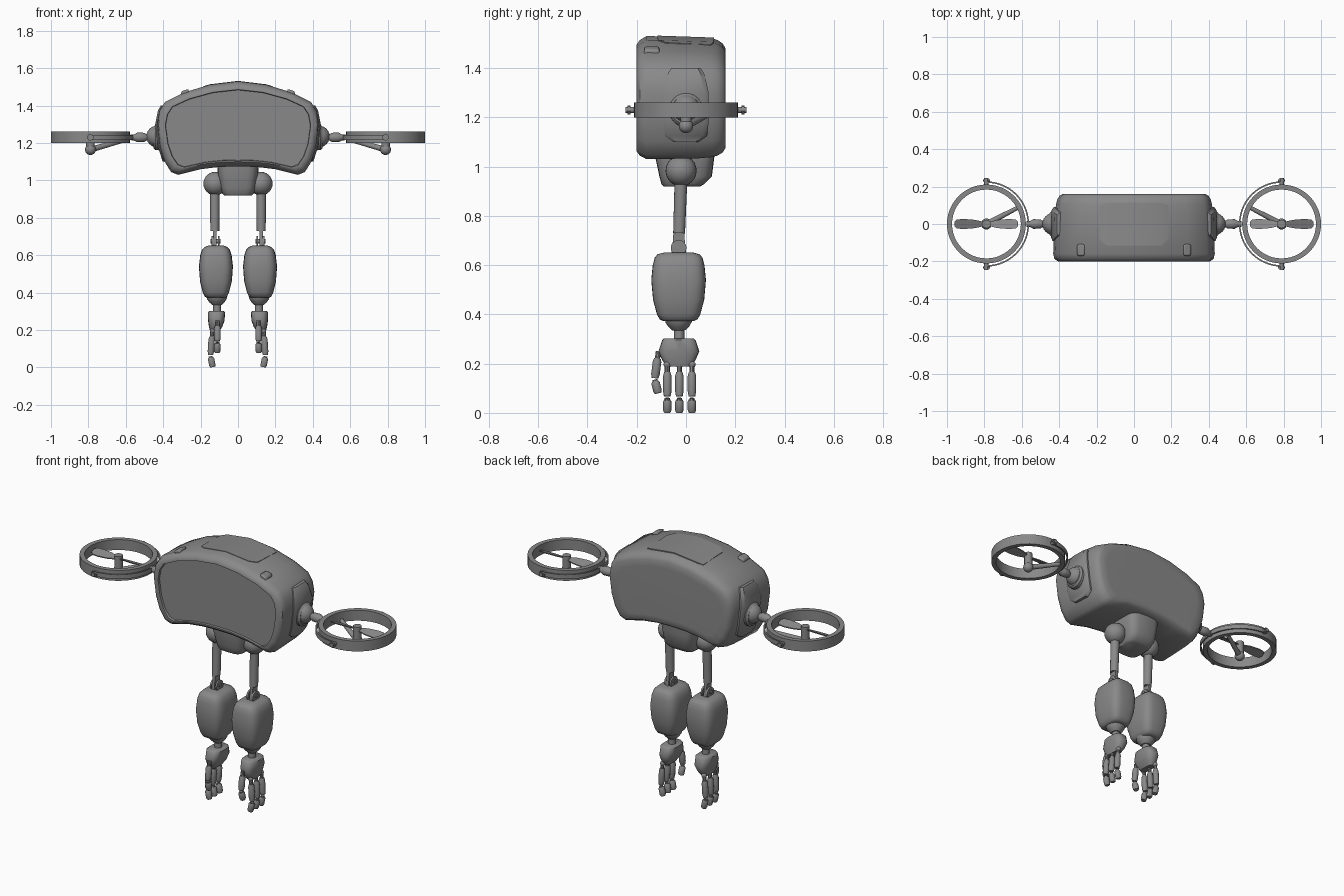
import bpy, bmesh
from math import sin, cos, pi, radians
from mathutils import Vector

if "Cube" in bpy.data.objects:
    bpy.data.objects.remove(bpy.data.objects["Cube"], do_unlink=True)

grey = bpy.data.materials.new("mid grey")
grey.use_nodes = True
grey.diffuse_color = (0.25, 0.25, 0.25, 1)
grey.node_tree.nodes["Principled BSDF"].inputs["Base Color"].default_value = (0.25, 0.25, 0.25, 1)


def loft(name, rings, mirror=True, closed=False, angle=35, bevel=0):
    """Skin a row of equal point rings; cap the ends unless the row is closed."""
    bm = bmesh.new()
    rows = [[bm.verts.new(p) for p in ring] for ring in rings]
    n = len(rows[0])
    for a, b in zip(rows, rows[1:] + (rows[:1] if closed else [])):
        for i in range(n):
            j = (i + 1) % n
            bm.faces.new((a[i], a[j], b[j], b[i]))
    if not closed:
        bm.faces.new(rows[0])
        bm.faces.new(rows[-1])
    bmesh.ops.recalc_face_normals(bm, faces=bm.faces)
    mesh = bpy.data.meshes.new(name)
    bm.to_mesh(mesh)
    bm.free()
    mesh.materials.append(grey)
    mesh.polygons.foreach_set("use_smooth", [True] * len(mesh.polygons))
    mesh.set_sharp_from_angle(angle=radians(angle))
    ob = bpy.data.objects.new(name, mesh)
    bpy.context.collection.objects.link(ob)
    if bevel:
        mod = ob.modifiers.new("Bevel", "BEVEL")
        mod.width, mod.segments, mod.limit_method = bevel, 2, "ANGLE"
    if mirror:
        ob.modifiers.new("Mirror", "MIRROR")
    return ob


def turned(name, start, end, profile, sides=20, **kw):
    """Round part along an axis; profile holds (fraction along, radius)."""
    a, b = Vector(start), Vector(end)
    d = (b - a).normalized()
    u = d.orthogonal().normalized()
    v = d.cross(u)
    rings = [[a.lerp(b, t) + r * (cos(2 * pi * i / sides) * u + sin(2 * pi * i / sides) * v)
              for i in range(sides)] for t, r in profile]
    return loft(name, rings, **kw)


def rod(name, start, end, r, r2=None, sides=16):
    return turned(name, start, end, [(0, r), (1, r2 or r)], sides)


def ball(name, c, r, n=12):
    prof = [((1 - cos(pi * k / n)) / 2, max(r * sin(pi * k / n), r * 0.01)) for k in range(n + 1)]
    c = Vector(c)
    off = Vector((r, 0, 0))
    return turned(name, c - off, c + off, prof, 24)


def hoop(name, c, r_in, r_out, h, start=0, sweep=2 * pi, steps=48):
    """Flat band of rectangular section, whole or partial."""
    whole = sweep > 6
    rings = []
    for k in range(steps if whole else steps + 1):
        a = start + sweep * k / steps
        rings.append([(c[0] + r * cos(a), c[1] + r * sin(a), c[2] + z)
                      for r, z in ((r_in, -h), (r_out, -h), (r_out, h), (r_in, h))])
    return loft(name, rings, closed=whole)


def interp(table, t):
    for (a, va), (b, vb) in zip(table, table[1:]):
        if a <= t <= b:
            return va + (vb - va) * (t - a) / (b - a)
    return table[-1][1]


def soft_box(cx, cy, z, w, d, n=32, power=0.55):
    """Horizontal rounded-rectangle ring."""
    def bend(v):
        return (1 if v >= 0 else -1) * abs(v) ** power
    return [(cx + w * bend(cos(2 * pi * i / n)), cy + d * bend(sin(2 * pi * i / n)), z) for i in range(n)]


# Body shell with a flat, shallow recessed front screen and a softly rounded back
half = [(0, 1.53), (0.15, 1.512), (0.29, 1.47), (0.39, 1.42), (0.42, 1.37), (0.432, 1.3),
        (0.417, 1.18), (0.392, 1.1), (0.358, 1.045), (0.32, 1.03), (0.2, 1.06), (0.1, 1.072), (0, 1.075)]
outline = half + [(-x, z) for x, z in half[-2:0:-1]]
sections = [(-0.188, 0.895, 0.82), (-0.2, 0.9, 0.83), (-0.2, 0.94, 0.87), (-0.187, 0.985, 0.94),
            (-0.16, 1, 1), (0.05, 0.98, 0.985), (0.105, 0.965, 0.965), (0.13, 0.95, 0.935),
            (0.15, 0.925, 0.88), (0.16, 0.885, 0.81), (0.161, 0.78, 0.66)]
loft("body_shell", [[(x * sx, y, 1.27 + (z - 1.27) * sz) for x, z in outline]
                    for y, sx, sz in sections], mirror=False, angle=42)

# Hatch on the roof, following its curve
roof = half[:4]
hatch = [(-0.185, -0.08, 0.1), (-0.15, -0.114, 0.112), (0, -0.116, 0.114),
         (0.15, -0.114, 0.112), (0.185, -0.08, 0.1)]
loft("roof_hatch", [[(x, y, interp(roof, abs(x)) + dz) for y, dz in
                     ((f, -0.03), (f, 0.002), (b, -0.006), (b, -0.04))] for x, f, b in hatch],
     mirror=False)

# Small roof lamps
loft("roof_lamp", [[(0.284 + x, y, z - x * 0.35) for x, y in
                    ((-0.02, -0.17), (0.02, -0.17), (0.02, -0.108), (-0.02, -0.108))]
                   for z in (1.44, 1.483)], bevel=0.008)

# Side plates, following the body wall
wall = [(z, x) for x, z in half[8:2:-1]]
plate = [(1.1, 0.05), (1.125, 0.085), (1.18, 0.092), (1.3, 0.092), (1.375, 0.075), (1.4, 0.06)]
loft("side_plate", [[(interp(wall, z) + dx, y, z) for dx, y in
                     ((-0.04, -w), (0.003, -w), (0.011, -w * 0.8), (0.009, w * 0.8), (-0.004, w), (-0.04, w))]
                    for z, w in plate])

# Rotor mount
hub = (0.789, 0, 1.23)
turned("mount_collar", (0.41, 0, 1.23), (0.452, 0, 1.23), [(0, 0.07), (0.75, 0.068), (1, 0.058)], 28)
ball("mount_ball", (0.432, 0, 1.235), 0.058)
turned("mount_arm", (0.47, 0, 1.23), (0.575, 0, 1.23),
       [(0, 0.016), (0.2, 0.018), (0.3, 0.025), (0.65, 0.026), (0.8, 0.017), (1, 0.015)])

# Rotor hoop, gimbal band and pins
hoop("rotor_hoop", hub, 0.184, 0.211, 0.031)
hoop("gimbal_band", hub, 0.22, 0.228, 0.013, start=pi / 2, sweep=pi, steps=28)
for side in (-1, 1):
    rod("gimbal_pin", (hub[0], side * 0.2, 1.23), (hub[0], side * 0.245, 1.23), 0.012)
    rod("gimbal_nut", (hub[0], side * 0.226, 1.23), (hub[0], side * 0.238, 1.23), 0.019, sides=6)

# Motor, strut and propeller
rod("motor_post", (hub[0], 0, 1.155), (hub[0], 0, 1.255), 0.023)
ball("motor_ball", (hub[0], 0, 1.165), 0.029)
rod("motor_strut", (hub[0], 0, 1.165), (0.616, 0.09, 1.212), 0.016, 0.011)
blade = [(0.01, 0.01), (0.06, 0.022), (0.12, 0.027), (0.158, 0.024), (0.17, 0.012)]
for side in (-1, 1):
    loft("propeller_blade", [[(hub[0] + side * d, y, 1.235 + side * y * 0.35 + dz) for y, dz in
                              ((-w, -0.003), (w, -0.003), (w, 0.003), (-w, 0.003))] for d, w in blade])

# Pelvis block under the body
pelvis = [(1.1, 0.112, -0.127, 0.12), (1.04, 0.108, -0.125, 0.115),
          (0.96, 0.094, -0.108, 0.105), (0.93, 0.084, -0.1, 0.075), (0.92, 0.074, -0.092, 0.058)]
loft("pelvis", [soft_box(0, (f + b) / 2, z, w, (b - f) / 2, 24, 0.5) for z, w, f, b in pelvis],
     mirror=False, angle=40)

# Shoulder and upper arm
ball("shoulder_ball", (0.122, -0.02, 0.983), 0.063)
rod("upper_arm", (0.124, -0.02, 0.96), (0.124, -0.028, 0.73), 0.026, 0.024)
loft("elbow_fork", [[(0.124 + x, -0.029 + y, z) for x, y in ((-w, -d), (w, -d), (w, d), (-w, d))]
                    for z, w, d in ((0.735, 0.011, 0.022), (0.7, 0.008, 0.024), (0.65, 0.008, 0.03))])
for dx in (-0.017, 0.017):
    rod("elbow_cheek", (0.12 + dx - 0.005, -0.03, 0.67), (0.12 + dx + 0.005, -0.03, 0.67), 0.032)
rod("elbow_pin", (0.093, -0.03, 0.675), (0.147, -0.03, 0.675), 0.012)

# Forearm shell
forearm = [(0.652, 0.04, 0.055), (0.644, 0.06, 0.086), (0.63, 0.074, 0.097), (0.6, 0.084, 0.105),
           (0.54, 0.091, 0.111), (0.46, 0.085, 0.104), (0.4, 0.07, 0.088), (0.38, 0.06, 0.077), (0.373, 0.05, 0.062)]
loft("forearm", [soft_box(0.118, -0.03, z, w, d) for z, w, d in forearm], angle=45)

# Wrist
turned("wrist_cup", (0.113, -0.03, 0.385), (0.112, -0.028, 0.335),
       [(0, 0.057), (0.35, 0.053), (0.7, 0.042), (1, 0.027)], 24)
rod("wrist_pin", (0.112, -0.028, 0.34), (0.112, -0.028, 0.29), 0.021)

# Palm
palm = [(0.303, 0.115, 0.036, 0.06), (0.295, 0.115, 0.046, 0.068), (0.25, 0.116, 0.044, 0.083),
        (0.215, 0.12, 0.035, 0.068), (0.188, 0.126, 0.022, 0.05)]
loft("palm", [soft_box(cx, -0.029, z, w, d, 20, 0.7) for z, cx, w, d in palm], angle=50)


def finger(name, joints, r):
    """Chain of rounded links joined by thin pins."""
    for k, (a, b) in enumerate(((0.25, 0.95), (0.12, 1))):
        p, q = Vector(joints[k]), Vector(joints[k + 1])
        rod(name + "_pin", p, p.lerp(q, 0.9), r * 0.6, sides=10)
        turned(name + "_link", p.lerp(q, a), p.lerp(q, b),
               [(0, r * 0.75), (0.15, r), (0.8, r), (1, r * 0.8)], 12)


# Fingers and thumb
for y in (-0.076, -0.027, 0.024):
    finger("finger", [(0.138, y, 0.2), (0.147, y, 0.06), (0.135, y, 0.002)], 0.0175)
    ball("knuckle", (0.136, y, 0.196), 0.015, 8)
finger("thumb", [(0.11, -0.112, 0.25), (0.11, -0.127, 0.135), (0.112, -0.113, 0.08)], 0.018)
